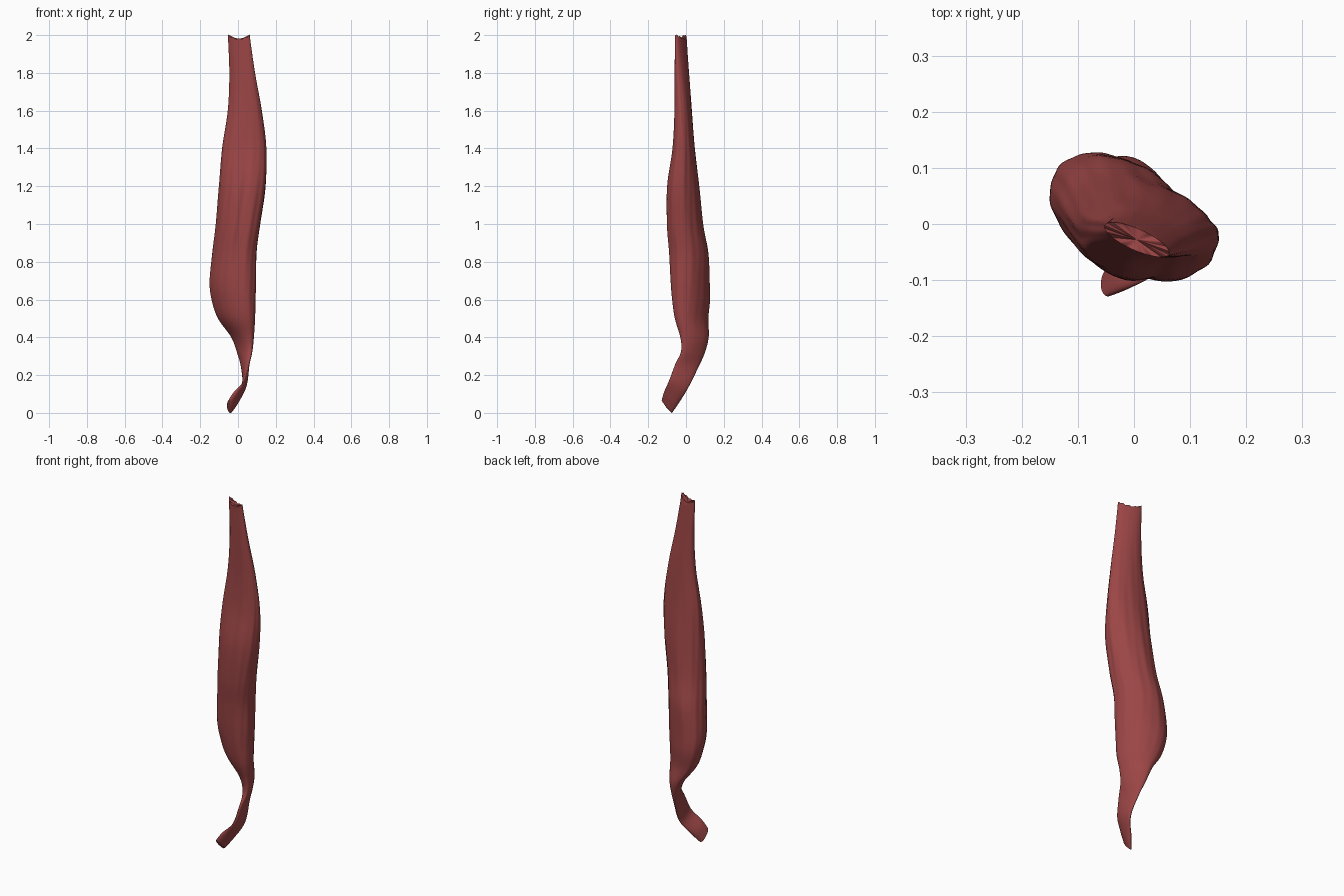
import bpy, bmesh, math

if "Cube" in bpy.data.objects:
    bpy.data.objects.remove(bpy.data.objects["Cube"])

# Sections: z, centre x, centre y, half width x, half width y, diagonal lean, end tilt
SECTIONS = [
    (0.032, -0.043, -0.102, 0.016, 0.027, 0.2, -1.20),
    (0.08, -0.012, -0.078, 0.022, 0.038, 0.1, -0.80),
    (0.15, 0.033, -0.040, 0.014, 0.050, -0.1, -0.40),
    (0.245, 0.039, 0.002, 0.022, 0.058, -0.65, -0.26),
    (0.32, 0.036, 0.036, 0.040, 0.062, -0.70, -0.1),
    (0.40, 0.024, 0.045, 0.060, 0.075, -0.60, 0),
    (0.50, -0.008, 0.029, 0.098, 0.089, -0.48, 0),
    (0.60, -0.024, 0.026, 0.116, 0.101, -0.40, 0),
    (0.70, -0.027, 0.020, 0.123, 0.104, -0.32, 0),
    (0.85, -0.018, 0.012, 0.117, 0.105, -0.25, 0),
    (1.00, 0.001, -0.008, 0.117, 0.098, -0.20, 0),
    (1.20, 0.023, -0.018, 0.123, 0.087, -0.15, 0),
    (1.40, 0.032, -0.014, 0.117, 0.061, -0.15, 0),
    (1.60, 0.035, -0.016, 0.090, 0.047, -0.25, 0),
    (1.80, 0.022, -0.022, 0.068, 0.038, -0.50, 0),
    (1.99, 0.005, -0.028, 0.058, 0.031, -0.75, 0),
]
SIDES, STEPS = 96, 8


def spline(a, b, c, d, t):
    return 0.5 * (2 * b + (c - a) * t + (2 * a - 5 * b + 4 * c - d) * t * t
                  + (3 * b - a - 3 * c + d) * t ** 3)


def in_between():
    n = len(SECTIONS)
    for i in range(n - 1):
        rows = [SECTIONS[min(max(i + k, 0), n - 1)] for k in (-1, 0, 1, 2)]
        for s in range(STEPS):
            yield [spline(*v, s / STEPS) for v in zip(*rows)]
    yield list(SECTIONS[-1])


def ring(row):
    z, cx, cy, hx, hy, lean, tilt = row
    shift = math.asin(lean)
    belly = max(0, math.sin(math.pi * min(max((z - 0.3) / 1.7, 0), 1)))
    pts = []
    for i in range(SIDES):
        t = math.tau * i / SIDES
        # twisted fibre ripples plus one long groove down the front
        f = 1 + belly * (0.012 * math.sin(9 * t + 5 * z) + 0.008 * math.sin(17 * t - 7 * z))
        d = (t - 4.85 + math.pi) % math.tau - math.pi
        f -= 0.10 * belly * math.exp(-(d / 0.28) ** 2)
        dy = f * hy * math.sin(t + shift)
        # torn rim at the top
        rim = 0.01 * math.cos(2 * t) + 0.003 * math.sin(11 * t) if z > 1.985 else 0
        pts.append((cx + f * hx * math.cos(t), cy + dy, z + tilt * dy + rim))
    return pts


# Muscle belly with its twisted tendon end
bm = bmesh.new()
rings = [[bm.verts.new(p) for p in ring(r)] for r in in_between()]


def bridge(a, b):
    for i in range(SIDES):
        j = (i + 1) % SIDES
        bm.faces.new((a[i], a[j], b[j], b[i]))


for a, b in zip(rings, rings[1:]):
    bridge(a, b)

# Rounded lower cap and slightly sunken upper cap
for loop, drop, flip in ((rings[0], -0.006, True), (rings[-1], -0.015, False)):
    c = sum((v.co for v in loop[1:]), loop[0].co.copy()) / SIDES
    mid = bm.verts.new((c.x, c.y, c.z + drop))
    for i in range(SIDES):
        j = (i + 1) % SIDES
        bm.faces.new((loop[j], loop[i], mid) if flip else (loop[i], loop[j], mid))

bmesh.ops.recalc_face_normals(bm, faces=bm.faces)
mesh = bpy.data.meshes.new("muscle")
bm.to_mesh(mesh)
bm.free()
muscle = bpy.data.objects.new("muscle", mesh)
bpy.context.collection.objects.link(muscle)

red = bpy.data.materials.new("muscle_red")
red.diffuse_color = (0.33, 0.06, 0.06, 1)
red.use_nodes = True
red.node_tree.nodes["Principled BSDF"].inputs["Base Color"].default_value = red.diffuse_color
mesh.materials.append(red)

bpy.context.view_layer.objects.active = muscle
muscle.select_set(True)
bpy.ops.object.shade_smooth_by_angle(angle=math.radians(40))
